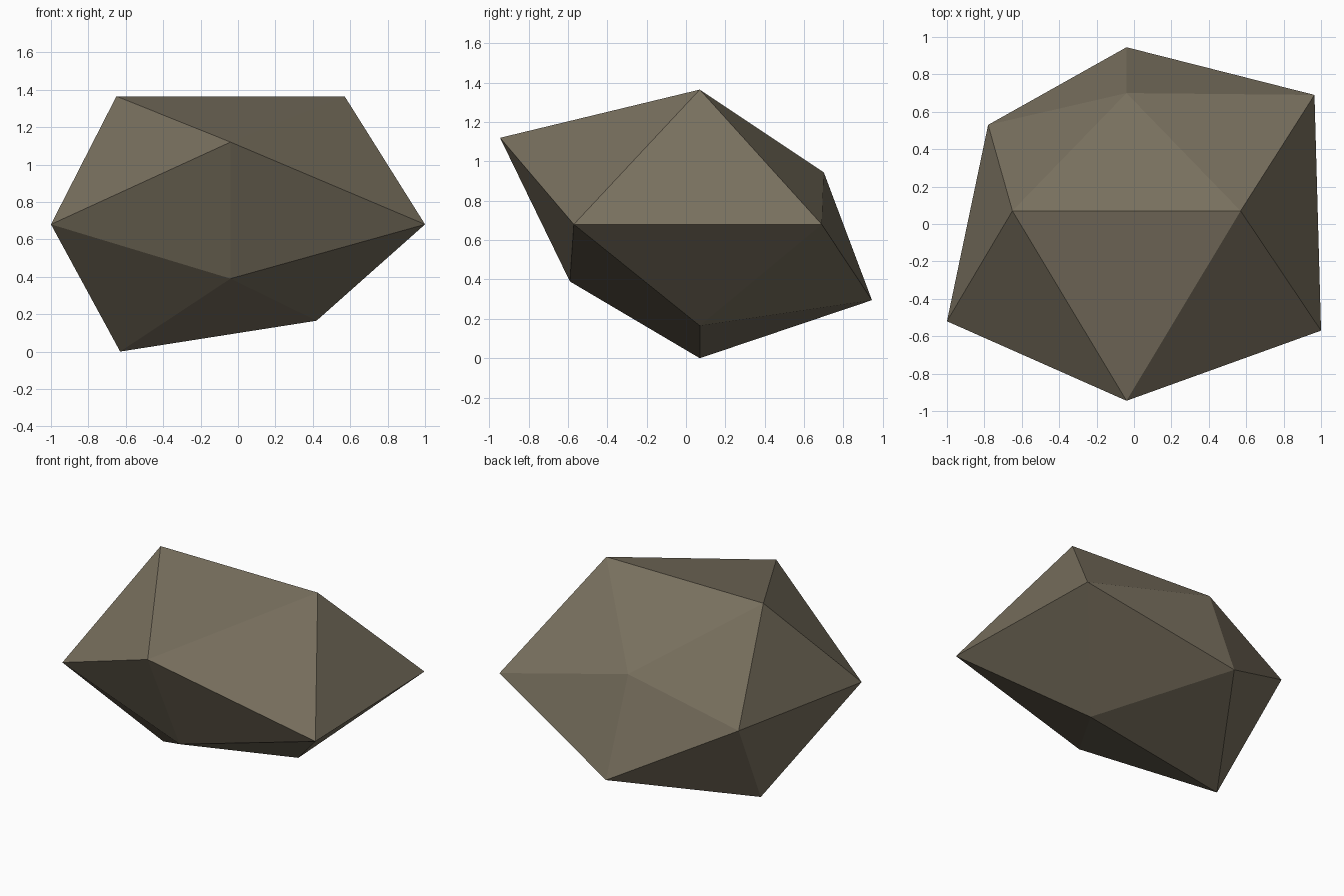
import bpy
import bmesh

if "Cube" in bpy.data.objects:
    bpy.data.objects.remove(bpy.data.objects["Cube"])

# Corners of a distorted twelve-point rock: three crossed rectangles,
# each keyed by the signs of its corners (0 = axis not used).
corners = {
    (-1, 0, 1): (-0.65, 0.07, 1.365), (1, 0, 1): (0.57, 0.07, 1.365),
    (-1, 0, -1): (-0.63, 0.07, 0.0), (1, 0, -1): (0.42, 0.07, 0.165),
    (0, -1, 1): (-0.04, -0.945, 1.12), (0, 1, 1): (-0.04, 0.70, 0.945),
    (0, -1, -1): (-0.04, -0.59, 0.39), (0, 1, -1): (-0.04, 0.945, 0.295),
    (-1, -1, 0): (-1.0, -0.52, 0.68), (1, -1, 0): (1.0, -0.57, 0.68),
    (-1, 1, 0): (-0.78, 0.53, 0.68), (1, 1, 0): (0.965, 0.69, 0.68),
}

bm = bmesh.new()
vert = {key: bm.verts.new(co) for key, co in corners.items()}
signs = (-1, 1)

# One face per octant
for x in signs:
    for y in signs:
        for z in signs:
            bm.faces.new([vert[x, 0, z], vert[0, y, z], vert[x, y, 0]])

# Two faces on the short side of each rectangle
for a in signs:
    for b in signs:
        bm.faces.new([vert[-1, 0, a], vert[1, 0, a], vert[0, b, a]])
        bm.faces.new([vert[a, -1, 0], vert[a, 1, 0], vert[a, 0, b]])
        bm.faces.new([vert[0, a, -1], vert[0, a, 1], vert[b, a, 0]])

bmesh.ops.recalc_face_normals(bm, faces=bm.faces)
mesh = bpy.data.meshes.new("rock")
bm.to_mesh(mesh)
bm.free()

# Flat brown-grey stone
stone = bpy.data.materials.new("brown_grey_stone")
stone.diffuse_color = (0.19, 0.162, 0.113, 1)
stone.use_nodes = True
stone.node_tree.nodes["Principled BSDF"].inputs["Base Color"].default_value = stone.diffuse_color
mesh.materials.append(stone)
rock = bpy.data.objects.new("rock", mesh)
bpy.context.collection.objects.link(rock)
